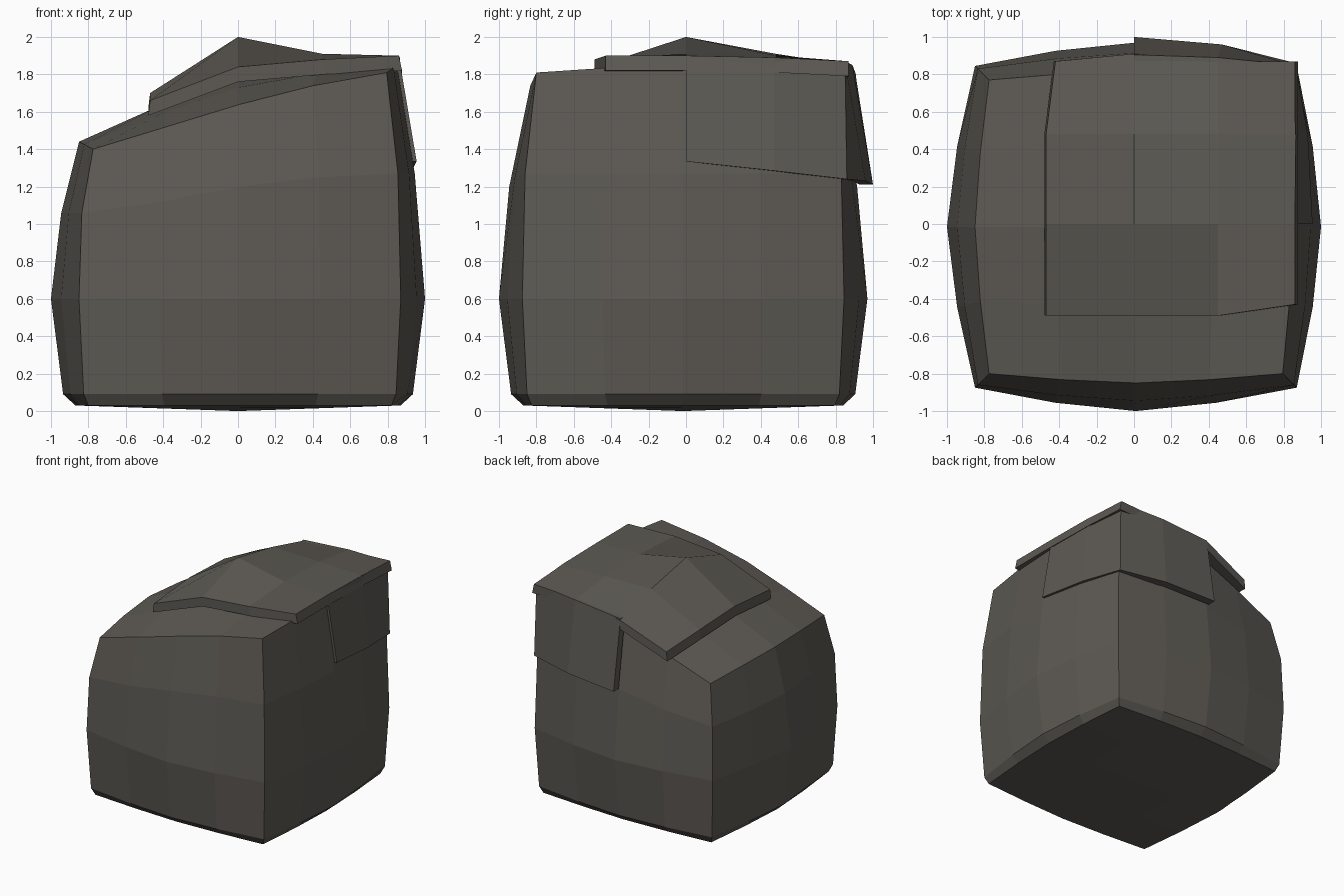
import bpy
import bmesh
from mathutils import Vector

cube = bpy.data.objects.get("Cube")
if cube:
    bpy.data.objects.remove(cube, do_unlink=True)

# Stone colour
stone = bpy.data.materials.new("dark_stone")
stone.use_nodes = True
COLOR = (0.11, 0.102, 0.088, 1)
stone.diffuse_color = COLOR
bsdf = next(n for n in stone.node_tree.nodes if n.type == 'BSDF_PRINCIPLED')
bsdf.inputs["Base Color"].default_value = COLOR
bsdf.inputs["Roughness"].default_value = 0.9

STEPS = (-1, -0.5, 0, 0.5, 1)


def patch(bm, rows):
    """Quad sheet through a grid of points."""
    grid = [[bm.verts.new(p) for p in row] for row in rows]
    for a, b in zip(grid, grid[1:]):
        for i in range(len(a) - 1):
            bm.faces.new((a[i], a[i + 1], b[i + 1], b[i]))


def finish(name, bm):
    bmesh.ops.remove_doubles(bm, verts=bm.verts, dist=0.0005)
    bmesh.ops.recalc_face_normals(bm, faces=bm.faces)
    mesh = bpy.data.meshes.new(name)
    bm.to_mesh(mesh)
    bm.free()
    mesh.materials.append(stone)
    bpy.context.collection.objects.link(bpy.data.objects.new(name, mesh))


def thick_sheet(name, outer, inset):
    """Closed slab between a grid of points and its inset copy."""
    inner = [[inset(p) for p in row] for row in outer]
    bm = bmesh.new()
    patch(bm, outer)
    patch(bm, inner)
    for k in (0, -1):
        patch(bm, [outer[k], inner[k]])
        patch(bm, [[r[k] for r in outer], [r[k] for r in inner]])
    finish(name, bm)


def bulged(u, v, corner, middle, z):
    """Point on a square whose sides bow outwards."""
    def reach(t, mid):
        return corner + (mid - corner) * (1 - abs(t) ** 1.5)
    return Vector((u * reach(v, middle) + 0.01 * abs(v),
                   v * reach(u, middle - 0.015) - 0.015, z))


# Boulder: bowed block with a sloping top
TOP_MID = (1.44, 1.63, 1.78, 1.84, 1.85)
TOP_FRONT = (1.40, 1.52, 1.64, 1.74, 1.81)
TOP_BACK = (1.40, 1.56, 1.71, 1.79, 1.83)
SHOULDER = (1.06, 1.12, 1.20, 1.25, 1.27)


def level(k, u, v):
    i = STEPS.index(u)
    if k == 0:
        return bulged(u, v, 0.81, 0.87, 0.03 * max(abs(u), abs(v)))
    if k == 1:
        return bulged(u, v, 0.835, 0.935, 0.09)
    if k == 2:
        return bulged(u, v, 0.86, 1.0, 0.6)
    if k == 3:
        return bulged(u, v, 0.845, 0.945, SHOULDER[i])
    edge = TOP_FRONT[i] if v < 0 else TOP_BACK[i]
    z = TOP_MID[i] + (edge - TOP_MID[i]) * abs(v) ** 1.5
    return bulged(u, v, 0.785, 0.85, z)


bm = bmesh.new()
for k in (0, 4):
    patch(bm, [[level(k, u, v) for u in STEPS] for v in STEPS])
for s in (-1, 1):
    patch(bm, [[level(k, s, t) for t in STEPS] for k in range(5)])
    patch(bm, [[level(k, t, s) for t in STEPS] for k in range(5)])
finish("boulder", bm)

# Top slab: peaked sheet lying over the back corner
xs = (-0.47, 0, 0.45, 0.86)
ys = (-0.49, 0, 0.48, 0.87)
heights = ((1.66, 1.84, 1.88, 1.90),
           (1.70, 2.00, 1.91, 1.90),
           (1.68, 1.91, 1.90, 1.89),
           (1.62, 1.80, 1.85, 1.87))
slab = [[Vector((x, y, z)) for x, z in zip(xs, row)]
        for y, row in zip(ys, heights)]
slab[0][3].y = -0.43
slab[3][0].x = -0.42
slab[3][1].y = 0.91
thick_sheet("top_slab", slab, lambda p: p - Vector((-0.02 * p.x, 0, 0.08)))

# Corner slab: sheet wrapped round the back left edge
upper = ((0.86, 0, 1.9), (0.865, 0.47, 1.89), (0.85, 0.85, 1.87),
         (0.45, 0.89, 1.85), (0, 0.905, 1.81))
lower = ((0.955, 0, 1.335), (0.93, 0.47, 1.285), (0.865, 0.86, 1.24),
         (0.47, 0.96, 1.23), (0, 1.0, 1.21))
thick_sheet("corner_slab", [[Vector(p) for p in row] for row in (upper, lower)],
            lambda p: Vector((p.x * 0.93, p.y * 0.93, p.z)))
